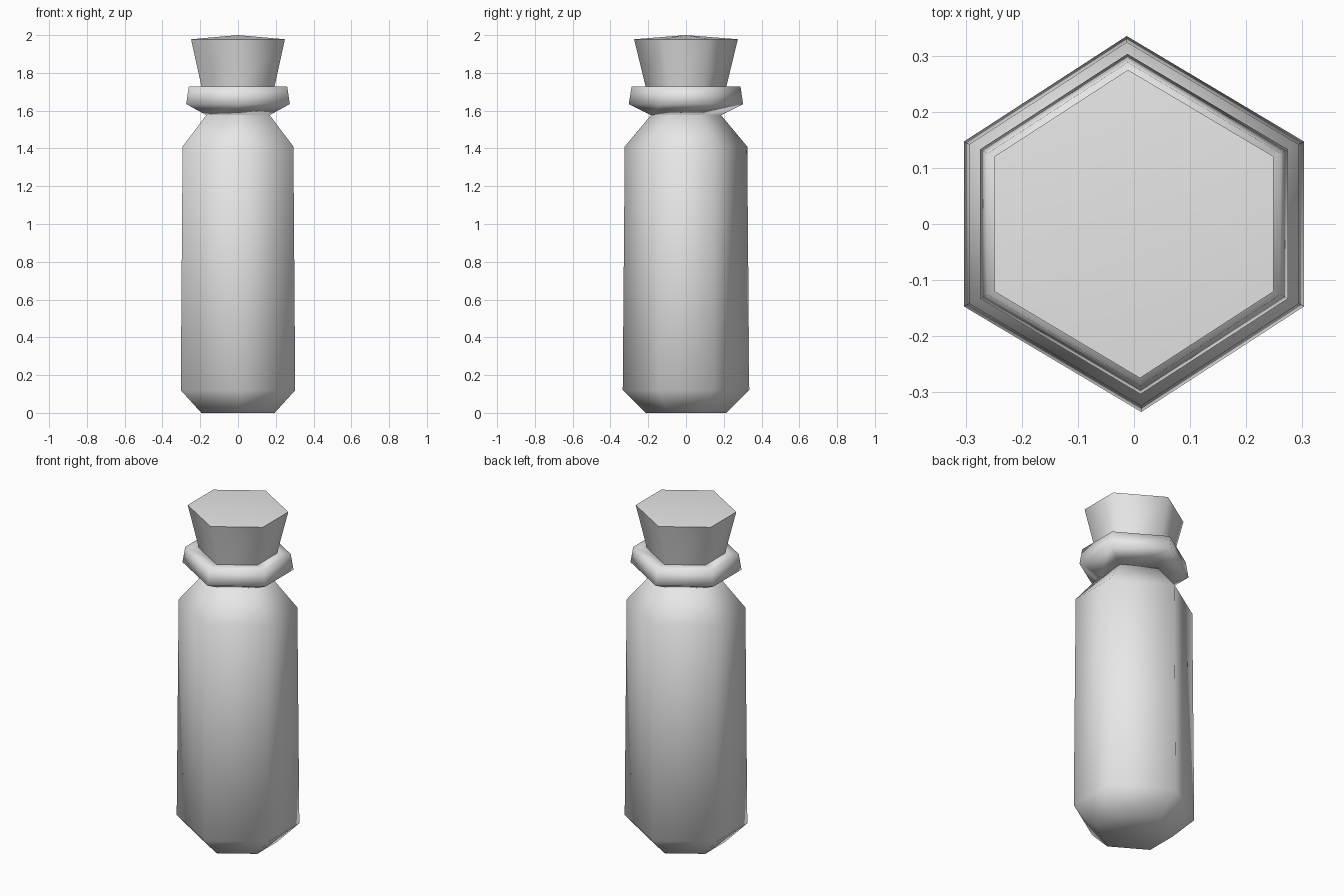
import bpy
import bmesh
import math

cube = bpy.data.objects.get("Cube")
if cube:
    bpy.data.objects.remove(cube, do_unlink=True)

grey = bpy.data.materials.new("plain grey")
grey.use_nodes = True
grey.diffuse_color = (0.8, 0.8, 0.8, 1)
grey.node_tree.nodes["Principled BSDF"].inputs["Base Color"].default_value = grey.diffuse_color

# Slightly skewed hexagon outline: half of it, mirrored through the centre
half = [(0.303, -0.147), (0.303, 0.147), (-0.013, 0.335)]
HEXAGON = half + [(-x, -y) for x, y in half]


def hex_loft(name, profile, closed=False, apex=None, angle=180):
    """Loft scaled hexagons through (scale, height) pairs."""
    bm = bmesh.new()
    rings = [[bm.verts.new((x * s, y * s, z)) for x, y in HEXAGON] for s, z in profile]
    pairs = list(zip(rings, rings[1:]))
    if closed:
        pairs.append((rings[-1], rings[0]))
    for low, high in pairs:
        for i in range(6):
            j = (i + 1) % 6
            bm.faces.new((low[i], low[j], high[j], high[i]))
    if not closed:
        bm.faces.new(rings[0][::-1])
        top = bm.faces.new(rings[-1])
        if apex:
            centre = bmesh.ops.poke(bm, faces=[top])["verts"][0]
            centre.co.z = apex
    bmesh.ops.recalc_face_normals(bm, faces=bm.faces)
    mesh = bpy.data.meshes.new(name)
    bm.to_mesh(mesh)
    bm.free()
    mesh.materials.append(grey)
    obj = bpy.data.objects.new(name, mesh)
    bpy.context.collection.objects.link(obj)
    bpy.ops.object.select_all(action="DESELECT")
    obj.select_set(True)
    bpy.context.view_layer.objects.active = obj
    bpy.ops.object.shade_smooth_by_angle(angle=math.radians(angle))
    return obj


# Bottle body with chamfered base and sloping shoulder
hex_loft("bottle_body", [(0.64, 0), (1, 0.12), (0.968, 1.41), (0.545, 1.58)])

# Thick collar round the neck
hex_loft("neck_collar", [(0.545, 1.575), (0.905, 1.635), (0.86, 1.727), (0.56, 1.727)],
         closed=True)

# Tapered stopper with a very shallow pointed top
hex_loft("stopper", [(0.57, 1.61), (0.64, 1.73), (0.82, 1.978)], apex=2.0, angle=75)
